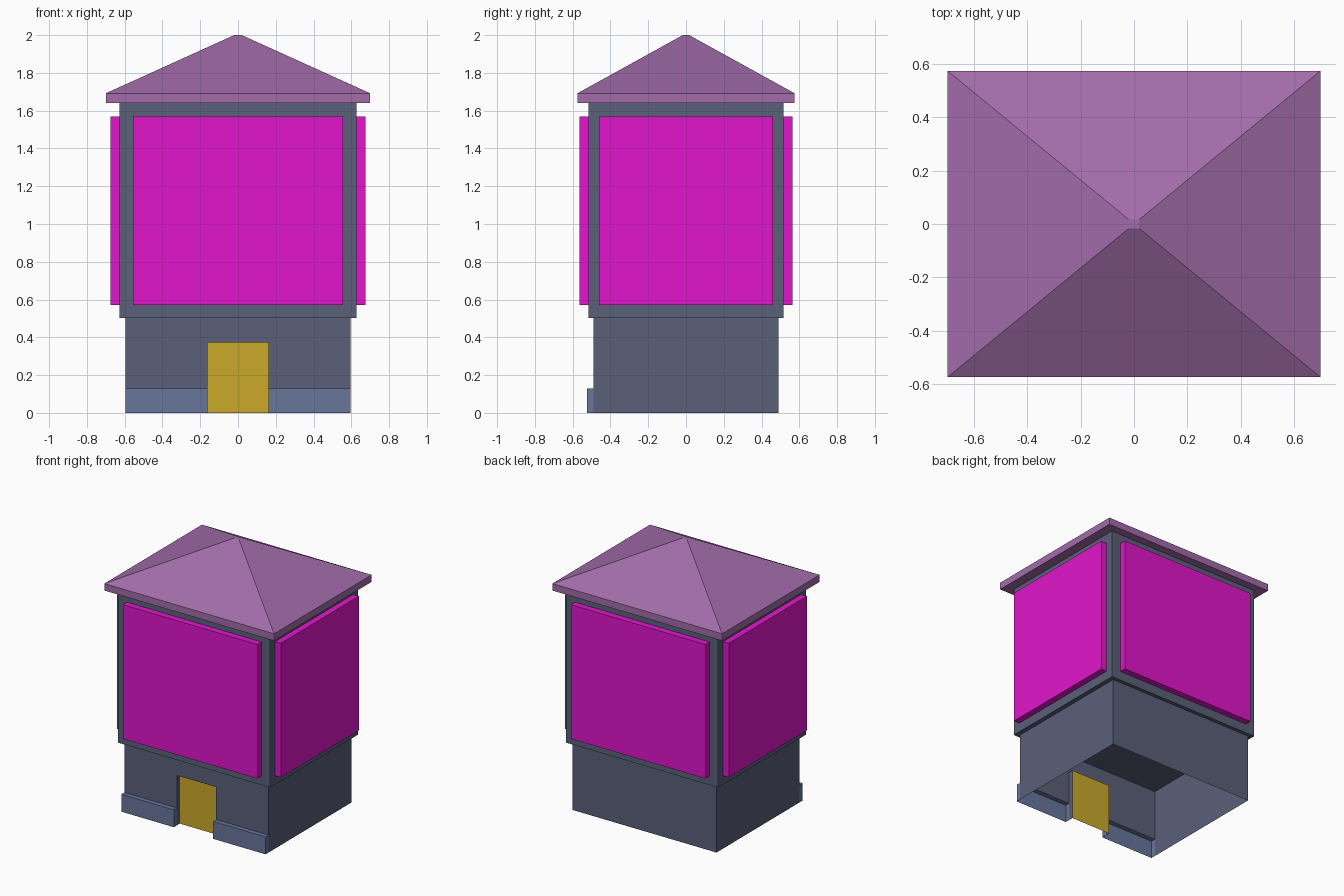
import bpy, bmesh
from mathutils import Vector

if "Cube" in bpy.data.objects:
    bpy.data.objects.remove(bpy.data.objects["Cube"])

SIDES = {"-x": (-1, 0, 0), "+x": (1, 0, 0), "-y": (0, -1, 0),
         "+y": (0, 1, 0), "-z": (0, 0, -1), "+z": (0, 0, 1)}


def material(name, rgb):
    m = bpy.data.materials.new(name)
    m.diffuse_color = (*rgb, 1)
    m.use_nodes = True
    m.node_tree.nodes["Principled BSDF"].inputs["Base Color"].default_value = m.diffuse_color
    return m


def add_box(bm, x, y, z, keep, inward=False):
    """Add a box over the given ranges, keeping only the named sides."""
    verts = bmesh.ops.create_cube(bm, size=1)["verts"]
    faces = list({f for v in verts for f in v.link_faces})
    bm.normal_update()
    wanted = [Vector(SIDES[k]) for k in keep.split()]
    drop = [f for f in faces if not any(f.normal.dot(w) > 0.9 for w in wanted)]
    kept = [f for f in faces if f not in drop]
    for v in verts:
        v.co = [r[0] if c < 0 else r[1] for c, r in zip(v.co, (x, y, z))]
    if inward:
        bmesh.ops.reverse_faces(bm, faces=kept)
    bmesh.ops.delete(bm, geom=drop, context="FACES")
    return kept


def finish(name, bm, mat):
    bmesh.ops.remove_doubles(bm, verts=bm.verts, dist=1e-5)
    me = bpy.data.meshes.new(name)
    bm.to_mesh(me)
    bm.free()
    me.materials.append(mat)
    ob = bpy.data.objects.new(name, me)
    bpy.context.collection.objects.link(ob)
    return ob


def part(name, mat, *boxes):
    bm = bmesh.new()
    for b in boxes:
        add_box(bm, *b)
    return finish(name, bm, mat)


wall = material("slate", (0.10, 0.115, 0.19))
trim = material("blue_slate", (0.14, 0.18, 0.33))
pink = material("magenta", (0.75, 0.008, 0.60))
gold = material("gold", (0.60, 0.40, 0.025))
tile = material("mauve", (0.36, 0.15, 0.40))

BX, BY = 0.595, 0.49       # ground floor half size
UX, UY = 0.628, 0.517      # upper floor half size
PX, PY = 0.675, 0.565      # reach of the panels
D, DH, DY = 0.162, 0.373, -0.455   # doorway half width, height, door depth
SH, SY = 0.13, -0.525      # skirting height and front
Z1, Z2 = 0.503, 1.64

# ground floor: thin shell open below, with a recessed doorway
part("ground_floor_walls", wall,
     ((-BX, BX), (-BY, BY), (0, Z1), "-x +x +y"),
     ((-BX, -D), (-BY, BY), (SH, Z1), "-y"),
     ((D, BX), (-BY, BY), (SH, Z1), "-y"),
     ((-D, D), (-BY, BY), (DH, Z1), "-y"),
     ((-D, D), (-BY, DY), (0, DH), "-x +x +z", True))
part("door", gold, ((-D, D), (DY, 0), (0, DH), "-y"))

# low skirting either side of the door, hollow behind
part("front_skirting", trim,
     *[(r, (SY, -BY), (0, SH), "-x +x -y +z") for r in ((-BX, -D), (D, BX))])

# upper floor
part("upper_floor", wall,
     ((-UX, UX), (-UY, UY), (Z1, Z2), "-x +x -y +y -z"))

# raised panels on all four sides
wx, wy, wz = (-0.555, 0.555), (-0.46, 0.46), (0.57, 1.57)
for name, x, y, keep in (
        ("front_panel", wx, (-PY, -UY), "-x +x -y -z +z"),
        ("back_panel", wx, (UY, PY), "-x +x +y -z +z"),
        ("left_panel", (-PX, -UX), wy, "-x -y +y -z +z"),
        ("right_panel", (UX, PX), wy, "+x -y +y -z +z")):
    part(name, pink, (x, y, wz, keep))

# hipped roof: eaves slab pulled up to a tiny flat top
bm = bmesh.new()
faces = add_box(bm, (-0.70, 0.70), (-0.575, 0.575), (Z2, 1.692), " ".join(SIDES))
bm.normal_update()
top = next(f for f in faces if f.normal.z > 0.9)
peak = bmesh.ops.extrude_discrete_faces(bm, faces=[top])["faces"][0]
for v in peak.verts:
    v.co = (0.02 if v.co.x > 0 else -0.02, 0.017 if v.co.y > 0 else -0.017, 2.0)
finish("roof", bm, tile)
